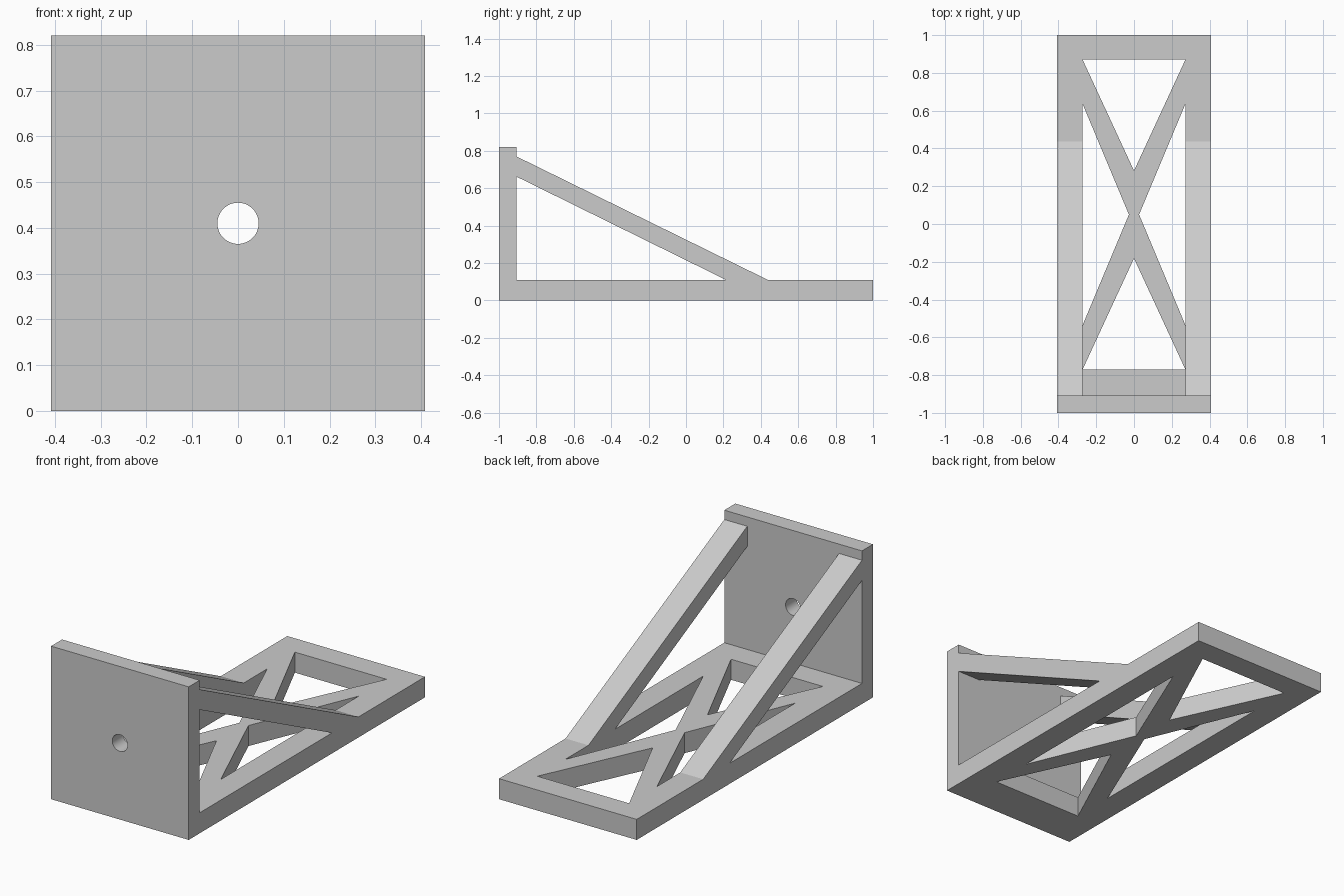
import bpy, bmesh, math
from mathutils import Vector

if "Cube" in bpy.data.objects:
    bpy.data.objects.remove(bpy.data.objects["Cube"], do_unlink=True)

grey = bpy.data.materials.new("plain grey")
grey.use_nodes = True
grey.diffuse_color = (0.6, 0.6, 0.6, 1)
grey.node_tree.nodes["Principled BSDF"].inputs["Base Color"].default_value = (0.6, 0.6, 0.6, 1)

W, INNER = 0.408, 0.272        # half width, half width between side rails
BASE = 0.11                    # base thickness
FRONT, PLATE = -1.0, -0.907    # plate faces
HEIGHT = 0.82


def prisms(name, outlines, shift):
    """Extrude each closed 3D outline by a vector into one object."""
    bm = bmesh.new()
    for outline in outlines:
        face = bm.faces.new([bm.verts.new(p) for p in outline])
        new = bmesh.ops.extrude_face_region(bm, geom=[face])["geom"]
        verts = [v for v in new if isinstance(v, bmesh.types.BMVert)]
        bmesh.ops.translate(bm, verts=verts, vec=Vector(shift))
    bmesh.ops.recalc_face_normals(bm, faces=bm.faces)
    mesh = bpy.data.meshes.new(name)
    bm.to_mesh(mesh)
    bm.free()
    mesh.materials.append(grey)
    obj = bpy.data.objects.new(name, mesh)
    bpy.context.collection.objects.link(obj)
    return obj


def cut(obj, cutter):
    """Subtract the cutter and discard it."""
    mod = obj.modifiers.new("cut", 'BOOLEAN')
    mod.operation, mod.solver, mod.object = 'DIFFERENCE', 'EXACT', cutter
    bpy.context.view_layer.objects.active = obj
    bpy.ops.object.modifier_apply(modifier=mod.name)
    bpy.data.objects.remove(cutter, do_unlink=True)


# Base slab with four triangular openings that leave a cross
base = prisms("base_frame", [[(-W, FRONT, 0), (W, FRONT, 0), (W, 1, 0), (-W, 1, 0)]], (0, 0, BASE))
MID, END, TIP = 0.05, 0.82, 0.232
openings = []
for s in (-1, 1):
    openings.append([(-INNER, MID + s * END, -0.1), (INNER, MID + s * END, -0.1),
                     (0, MID + s * TIP, -0.1)])
    openings.append([(s * INNER, MID - 0.585, -0.1), (s * INNER, MID + 0.585, -0.1),
                     (s * 0.027, MID, -0.1)])
cut(base, prisms("opening_cutter", openings, (0, 0, 0.4)))

# Upright plate with a round bolt hole
plate = prisms("upright_plate", [[(-W, FRONT, 0), (W, FRONT, 0), (W, FRONT, HEIGHT),
                                  (-W, FRONT, HEIGHT)]], (0, PLATE - FRONT, 0))
ring = [(0.045 * math.cos(a), -1.2, HEIGHT / 2 + 0.045 * math.sin(a))
        for a in (math.tau * i / 48 for i in range(48))]
cut(plate, prisms("hole_cutter", [ring], (0, 0.5, 0)))

# Sloping side braces
for side, x in (("left", INNER), ("right", -W)):
    prisms(side + "_brace", [[(x, PLATE, 0.77), (x, 0.437, BASE), (x, 0.213, BASE),
                              (x, PLATE, 0.662)]], (W - INNER, 0, 0))

# Smooth only the shallow angles, such as the bolt hole wall
bpy.ops.object.select_all(action='DESELECT')
plate.select_set(True)
bpy.context.view_layer.objects.active = plate
bpy.ops.object.shade_smooth_by_angle(angle=math.radians(30))
